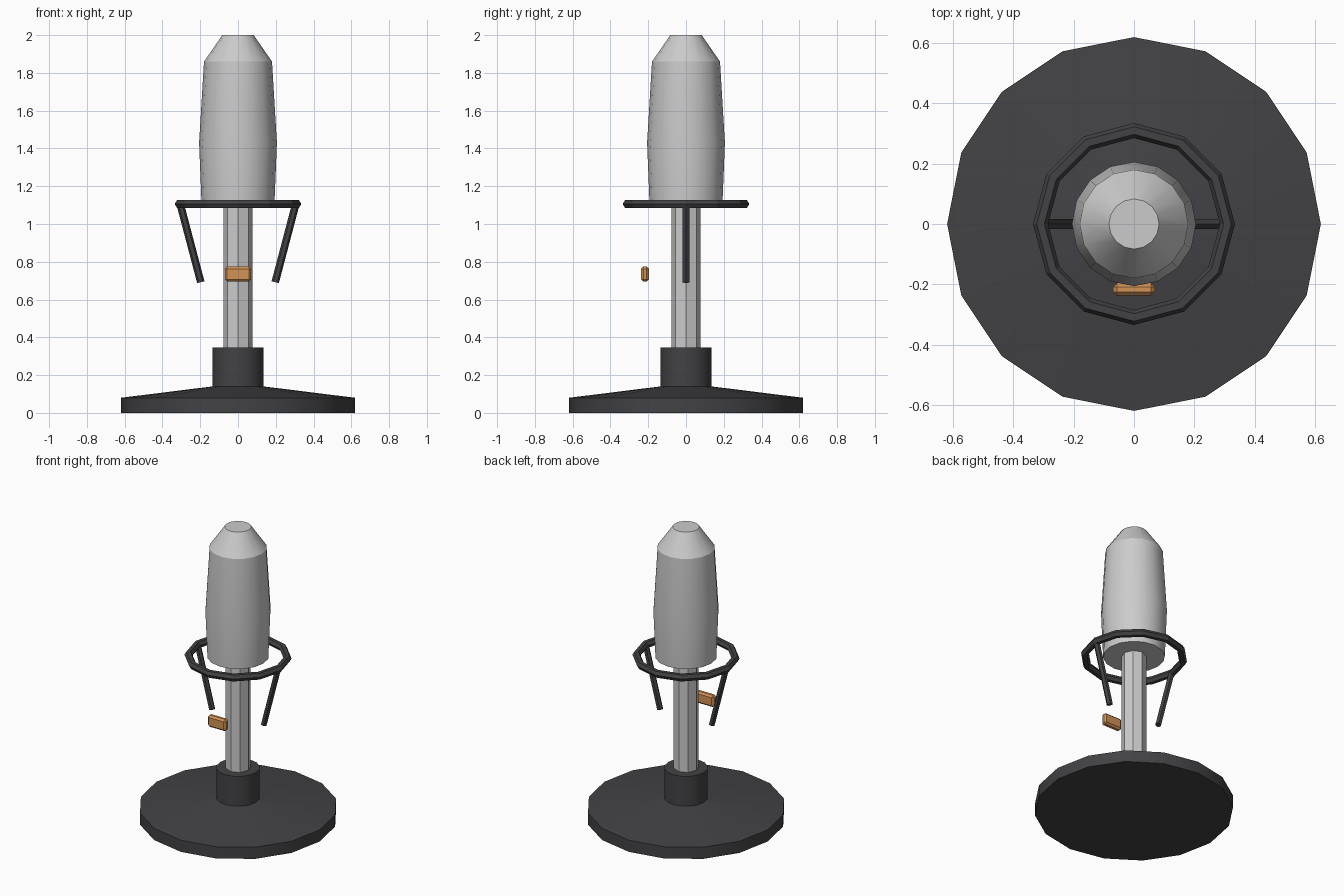
import bpy, bmesh
from math import pi, sin, cos
from mathutils import Vector

if "Cube" in bpy.data.objects:
    bpy.data.objects.remove(bpy.data.objects["Cube"])


def material(name, rgb):
    m = bpy.data.materials.new(name)
    m.diffuse_color = (*rgb, 1)
    m.use_nodes = True
    m.node_tree.nodes["Principled BSDF"].inputs["Base Color"].default_value = m.diffuse_color
    return m


dark = material("dark_plastic", (0.055, 0.055, 0.06))
light = material("light_grey", (0.56, 0.56, 0.58))
orange = material("orange", (0.65, 0.29, 0.09))


def make(name, bm, mat, smooth=True):
    bmesh.ops.recalc_face_normals(bm, faces=bm.faces)
    me = bpy.data.meshes.new(name)
    bm.to_mesh(me)
    bm.free()
    me.materials.append(mat)
    ob = bpy.data.objects.new(name, me)
    bpy.context.collection.objects.link(ob)
    if smooth:
        bpy.ops.object.select_all(action='DESELECT')
        ob.select_set(True)
        bpy.context.view_layer.objects.active = ob
        bpy.ops.object.shade_smooth_by_angle()
    return ob


def lathe(name, profile, sides, mat, smooth=True, closed=False):
    """Spin (radius, z) points; open profiles get end caps."""
    bm = bmesh.new()
    rings = [[bm.verts.new((r * cos(2 * pi * i / sides), r * sin(2 * pi * i / sides), z))
              for i in range(sides)] for r, z in profile]
    pairs = list(zip(rings, rings[1:]))
    if closed:
        pairs.append((rings[-1], rings[0]))
    else:
        bm.faces.new(rings[0])
        bm.faces.new(rings[-1])
    for a, b in pairs:
        for i in range(sides):
            j = (i + 1) % sides
            bm.faces.new((a[i], a[j], b[j], b[i]))
    return make(name, bm, mat, smooth)


# weighted base with collar
lathe("base", [(0.62, 0), (0.62, 0.08), (0.136, 0.14), (0.136, 0.345)], 16, dark)

# octagonal pole
lathe("pole", [(0.078, 0.30), (0.078, 1.13)], 8, light, smooth=False)

# padded bag
lathe("bag", [(0.193, 1.11), (0.206, 1.43), (0.18, 1.86), (0.083, 2.0)], 16, light)

# ring around the bag, hexagonal section
lathe("ring", [(0.31 + 0.025 * cos(k * pi / 3), 1.106 + 0.025 * sin(k * pi / 3))
               for k in range(6)], 12, dark, smooth=False, closed=True)

# slanted struts hanging from the ring
for side, label in ((-1, "left"), (1, "right")):
    top, low = Vector((side * 0.306, 0, 1.106)), Vector((side * 0.197, 0, 0.692))
    bm = bmesh.new()
    bmesh.ops.create_cone(bm, cap_ends=True, segments=6, radius1=0.02, radius2=0.02,
                          depth=(top - low).length)
    bm.transform((top - low).to_track_quat('Z', 'Y').to_matrix().to_4x4())
    bmesh.ops.translate(bm, verts=bm.verts, vec=(top + low) / 2)
    make(label + "_strut", bm, dark, smooth=False)

# orange block at the front, chamfered
bm = bmesh.new()
bmesh.ops.create_cube(bm, size=1)
bmesh.ops.scale(bm, verts=bm.verts, vec=(0.138, 0.041, 0.08))
bmesh.ops.translate(bm, verts=bm.verts, vec=(0, -0.217, 0.735))
bmesh.ops.bevel(bm, geom=bm.edges[:], offset=0.012, segments=1, affect='EDGES')
make("front_block", bm, orange, smooth=False)
